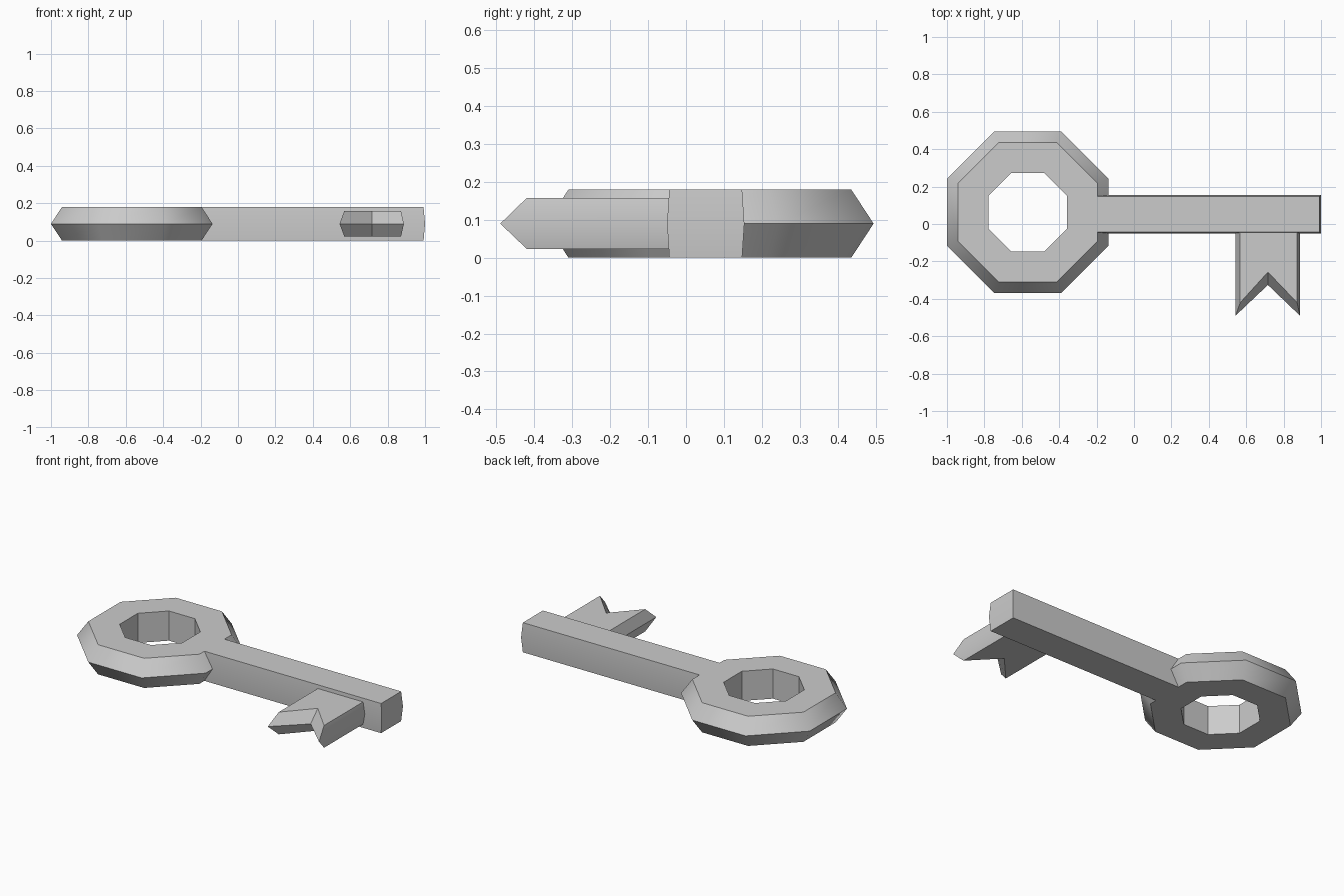
import bpy
import math
from math import radians

if "Cube" in bpy.data.objects:
    bpy.data.objects.remove(bpy.data.objects["Cube"])

H = 0.18  # key thickness


def build(name, loops, closed, caps=False, wrap=False):
    """Skin a stack of matching outlines into one mesh object."""
    n = len(loops[0])
    verts = [p for loop in loops for p in loop]
    faces = []
    m = len(loops)
    for k in range(m if wrap else m - 1):
        a, b = k * n, ((k + 1) % m) * n
        for i in range(n if closed else n - 1):
            j = (i + 1) % n
            faces.append((a + i, a + j, b + j, b + i))
    if caps:
        faces.append(tuple(reversed(range(n))))
        faces.append(tuple(range((m - 1) * n, m * n)))
    mesh = bpy.data.meshes.new(name)
    mesh.from_pydata(verts, [], faces)
    obj = bpy.data.objects.new(name, mesh)
    bpy.context.collection.objects.link(obj)
    bpy.ops.object.select_all(action='DESELECT')
    obj.select_set(True)
    bpy.context.view_layer.objects.active = obj
    bpy.ops.object.shade_smooth_by_angle(angle=radians(40))
    return obj


def octagon(apothem, z):
    r = apothem / math.cos(math.pi / 8)
    return [(-0.568 + r * math.cos(math.pi * (2 * i + 1) / 8),
             0.063 + r * math.sin(math.pi * (2 * i + 1) / 8), z) for i in range(8)]


def slab(name, face, middle, z0, z1):
    """Plate whose sides bulge outward at mid height; root side stays open."""
    levels = ((face, z0), (middle, H / 2), (face, z1))
    return build(name, [[(x, y, z) for x, y in o] for o, z in levels],
                 closed=False, caps=True)


# Octagonal handle ring with a bevelled rim and a straight hole
build("handle_ring",
      [octagon(a, z) for a, z in
       ((0.21, 0), (0.373, 0), (0.432, H / 2), (0.373, H), (0.21, H))],
      closed=True, wrap=True)


# Shaft running from the ring to the far end
def shaft_outline(x1, half):
    return [(-0.195, 0.052 - half), (x1, 0.052 - half),
            (x1, 0.052 + half), (-0.195, 0.052 + half)]


slab("shaft", shaft_outline(0.992, 0.096), shaft_outline(1.0, 0.102), 0, H)


# Notched bit
def bit_outline(left, right, tip, notch):
    return [(left, -0.042), (left, tip), (0.716, notch), (right, tip), (right, -0.042)]


slab("key_bit", bit_outline(0.568, 0.872, -0.42, -0.257),
     bit_outline(0.543, 0.887, -0.49, -0.326), 0.023, 0.158)
